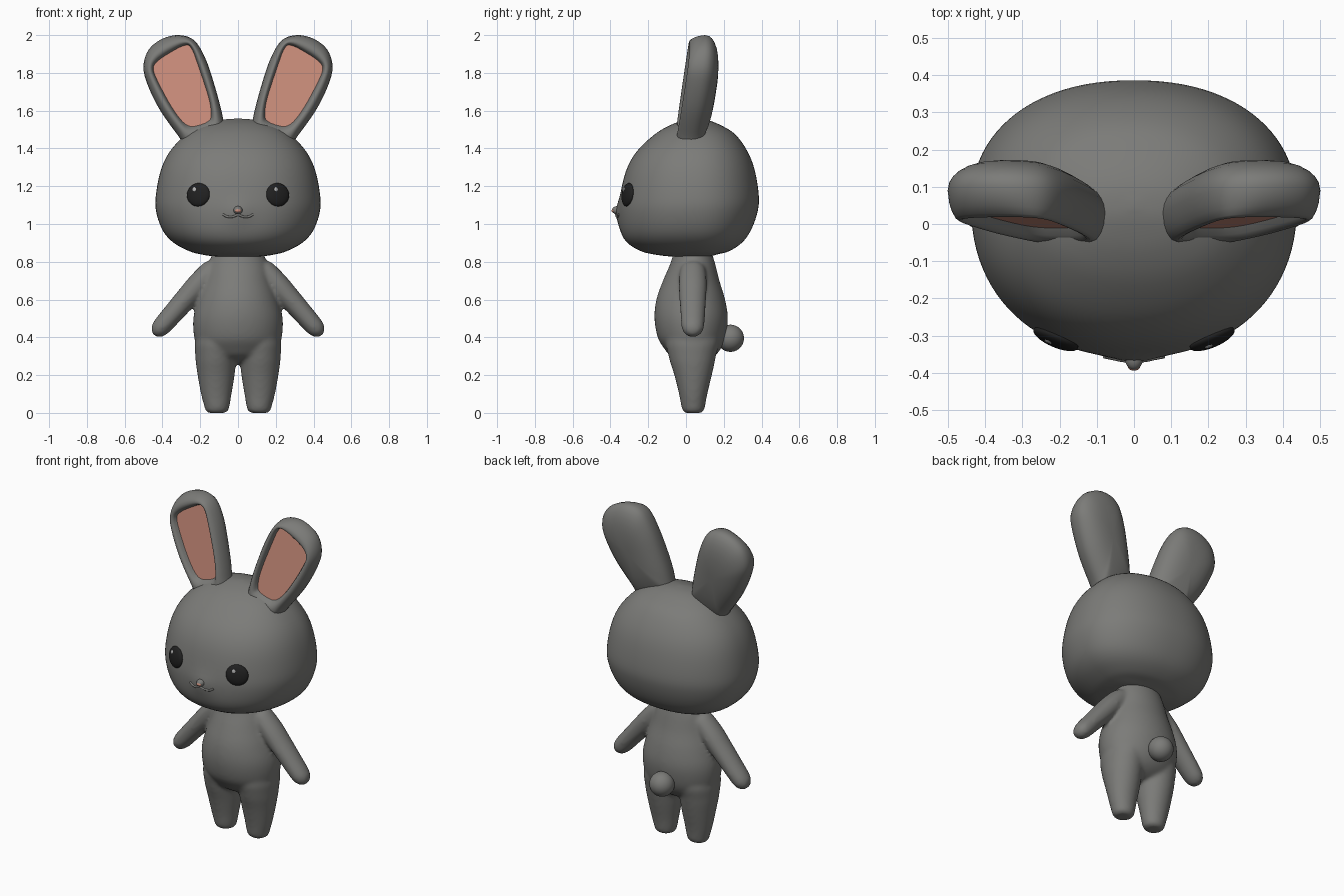
import bpy, bmesh, math
from mathutils import Vector, Matrix
from mathutils.bvhtree import BVHTree

if "Cube" in bpy.data.objects:
    bpy.data.objects.remove(bpy.data.objects["Cube"])


def material(name, rgb):
    m = bpy.data.materials.new(name)
    m.diffuse_color = (*rgb, 1)
    m.use_nodes = True
    m.node_tree.nodes["Principled BSDF"].inputs["Base Color"].default_value = m.diffuse_color
    return m


FUR = material("grey fur", (0.2, 0.2, 0.19))
PINK = material("pink skin", (0.6, 0.27, 0.2))
BLACK = material("eye black", (0.015, 0.015, 0.015))
SHINE = material("eye shine", (0.45, 0.45, 0.45))


def smooth(rows, n, closed=False):
    """Catmull-Rom through the rows, n steps per span."""
    k, out = len(rows), []
    pick = (lambda i: rows[i % k]) if closed else (lambda i: rows[max(0, min(k - 1, i))])
    for i in range(k if closed else k - 1):
        a, b, c, d = (pick(i + j) for j in (-1, 0, 1, 2))
        for s in range(n):
            t = s / n
            out.append([0.5 * (2 * q + (r - p) * t + (2 * p - 5 * q + 4 * r - w) * t * t
                               + (3 * q - p - 3 * r + w) * t ** 3)
                        for p, q, r, w in zip(a, b, c, d)])
    if not closed:
        out.append(list(rows[-1]))
    return out


def skin(bm, rings):
    """Skin a list of point rings and cap both ends; returns the last cap."""
    loops = [[bm.verts.new(p) for p in r] for r in rings]
    n = len(loops[0])
    for a, b in zip(loops, loops[1:]):
        for i in range(n):
            j = (i + 1) % n
            bm.faces.new((a[i], a[j], b[j], b[i]))
    bm.faces.new(loops[0])
    return bm.faces.new(loops[-1])


def loft(bm, rows, cy, n=48, p=2.0, steps=4, mat=Matrix()):
    """Rows are (z, centre x, half width, front y, back y)."""
    power = lambda v: math.copysign(abs(v) ** (2 / p), v)
    rings = []
    for z, cx, hw, f, b in smooth(rows, steps):
        ring = []
        for i in range(n):
            a = 2 * math.pi * i / n
            s = math.sin(a)
            ring.append(mat @ Vector((cx + hw * power(math.cos(a)),
                                      cy + (b - cy if s > 0 else cy - f) * power(s), z)))
        rings.append(ring)
    skin(bm, rings)


def finish(name, bm, *mats):
    bmesh.ops.recalc_face_normals(bm, faces=bm.faces)
    for f in bm.faces:
        f.smooth = len(f.verts) < 5 or f.calc_area() < 0.002
    me = bpy.data.meshes.new(name)
    bm.to_mesh(me)
    for m in mats:
        me.materials.append(m)
    ob = bpy.data.objects.new(name, me)
    bpy.context.collection.objects.link(ob)
    return ob


def ball(name, size, mat, where):
    bm = bmesh.new()
    bmesh.ops.create_uvsphere(bm, u_segments=32, v_segments=20, radius=1,
                              matrix=where @ Matrix.Diagonal((*size, 1)))
    return finish(name, bm, mat)


# Head: wide, flat-bottomed loft with a slight muzzle swelling
bm = bmesh.new()
loft(bm, [(z, 0, w, f, b) for z, w, f, b in (
    (.825, .01, .04, .06), (.828, .12, -.08, .12), (.84, .20, -.175, .17),
    (.857, .26, -.24, .23), (.9, .34, -.31, .295), (.96, .395, -.345, .34),
    (1.05, .43, -.357, .375), (1.14, .436, -.35, .386), (1.28, .41, -.318, .365),
    (1.385, .36, -.26, .325), (1.475, .275, -.165, .26), (1.525, .185, -.08, .18),
    (1.55, .1, -.005, .115), (1.558, .01, .04, .06))], .05, 96, 2.2)
for v in bm.verts:
    if v.co.y < 0:
        v.co.y -= .014 * math.exp(-(v.co.x ** 2 + (v.co.z - 1.06) ** 2) / .004)
bm.normal_update()
tree = BVHTree.FromBMesh(bm)
finish("head", bm, FUR)


def face_y(x, z):
    return tree.ray_cast(Vector((x, -2, z)), Vector((0, 1, 0)))[0].y


# Body: torso, legs and arms fused into one soft skin
bm = bmesh.new()
loft(bm, [(z, 0, w, f, b) for z, w, f, b in (
    (.26, .01, .03, .05), (.27, .08, -.02, .1), (.3, .16, -.08, .15),
    (.34, .208, -.115, .185), (.4, .232, -.15, .21), (.5, .237, -.167, .222),
    (.6, .213, -.157, .207), (.7, .18, -.122, .177), (.78, .16, -.087, .157),
    (.83, .14, -.07, .142), (.88, .12, -.05, .12), (.9, .01, .03, .05))], .04)
leg = ((0, .112, .045, -.005, .08), (.012, .112, .06, -.018, .095),
       (.04, .112, .068, -.026, .102), (.1, .115, .081, -.037, .113),
       (.2, .116, .098, -.062, .137), (.3, .117, .109, -.092, .158),
       (.4, .11, .11, -.1, .17), (.42, .11, .01, .03, .05))
arm = ((-.03, .01), (-.02, .04), (0, .055), (.1, .062), (.2, .059), (.3, .055),
       (.4, .05), (.437, .039), (.455, .023), (.462, .005))
for side in (1, -1):
    flip = Matrix.Diagonal((side, 1, 1, 1))
    loft(bm, leg, .04, mat=flip)
    down = Vector((.66, 0, -.75)).to_track_quat('Z', 'Y').to_matrix().to_4x4()
    aim = Matrix.Translation((.14, .036, .758)) @ Matrix.Rotation(math.atan2(.66, -.75), 4, 'Y')
    loft(bm, [(t, 0, r, -1.2 * r, 1.2 * r) for t, r in arm], 0, mat=flip @ aim)
body = finish("body", bm, FUR)
fuse = body.modifiers.new("fuse", 'REMESH')
fuse.mode = 'VOXEL'
fuse.voxel_size = .011
fuse.use_smooth_shade = True
soft = body.modifiers.new("soften", 'SMOOTH')
soft.factor = .5
soft.iterations = 8

# Tail
ball("tail", (.072, .072, .072), FUR, Matrix.Translation((0, .235, .395)))

# Ears: (across, along) outlines of the rim and the pink hollow
outer = smooth([(-.105, -.1), (-.133, -.018), (-.155, .13), (-.168, .298), (-.151, .414),
                (-.089, .472), (0, .489), (.089, .465), (.15, .395), (.168, .3),
                (.16, .15), (.122, -.02), (.1, -.1), (0, -.13)], 5, True)
inner = smooth([(-.05, -.008), (-.078, .012), (-.103, .1), (-.118, .28), (-.12, .385),
                (-.09, .412), (0, .405), (.07, .39), (.106, .365), (.112, .3),
                (.098, .15), (.075, .05), (.045, .005), (0, -.008)], 5, True)
rim = ((.08, .032), (.2, .052), (.4, .071), (.6, .078), (.78, .075), (.9, .063), (1, .045))
for side, label in ((1, "left"), (-1, "right")):
    def place(v, u, d):
        return (side * (.21 + .385 * u + .923 * v), .035 + .14 * u + d,
                1.53 + .923 * u - .385 * v)
    rings = [[place(v * s, .2 + (u - .2) * s, .097 * math.sqrt(1 - s ** 2.6)) for v, u in outer]
             for s in (.1, .25, .45, .62, .76, .87, .94, .98, 1)]
    for k, d in rim:
        rings.append([place(a[0] + (b[0] - a[0]) * k, a[1] + (b[1] - a[1]) * k, -d)
                      for a, b in zip(outer, inner)])
    bm = bmesh.new()
    skin(bm, rings).material_index = 1
    finish(label + "_ear", bm, FUR, PINK)

# Eyes with a small shine
for side, label in ((1, "left"), (-1, "right")):
    x, z = .21 * side, 1.155
    turn = (Matrix.Translation((x, face_y(x, z), z))
            @ Matrix.Rotation(math.radians(23 * side), 4, 'Z')
            @ Matrix.Rotation(math.radians(-7), 4, 'X'))
    ball(label + "_eye", (.065, .022, .062), BLACK, turn)
    ball(label + "_eye_shine", (.011, .004, .012), SHINE,
         turn @ Matrix.Translation((-.016, -.0185, .026)))

# Nose with a pink tip
ball("nose", (.024, .03, .022), FUR, Matrix.Translation((0, -.362, 1.073)))
ball("nose_tip", (.016, .01, .01), PINK, Matrix.Translation((0, -.384, 1.071)))

# Mouth: a fine double curve lying on the muzzle
curve = bpy.data.curves.new("mouth", 'CURVE')
curve.dimensions = '3D'
curve.bevel_depth = .006
curve.use_fill_caps = True
pts = smooth([(-.08, 1.052), (-.06, 1.04), (-.03, 1.038), (0, 1.048),
              (.03, 1.038), (.06, 1.04), (.08, 1.052)], 4)
line = curve.splines.new('POLY')
line.points.add(len(pts) - 1)
for p, (x, z) in zip(line.points, pts):
    p.co = (x, face_y(x, z), z, 1)
curve.materials.append(FUR)
bpy.context.collection.objects.link(bpy.data.objects.new("mouth", curve))
